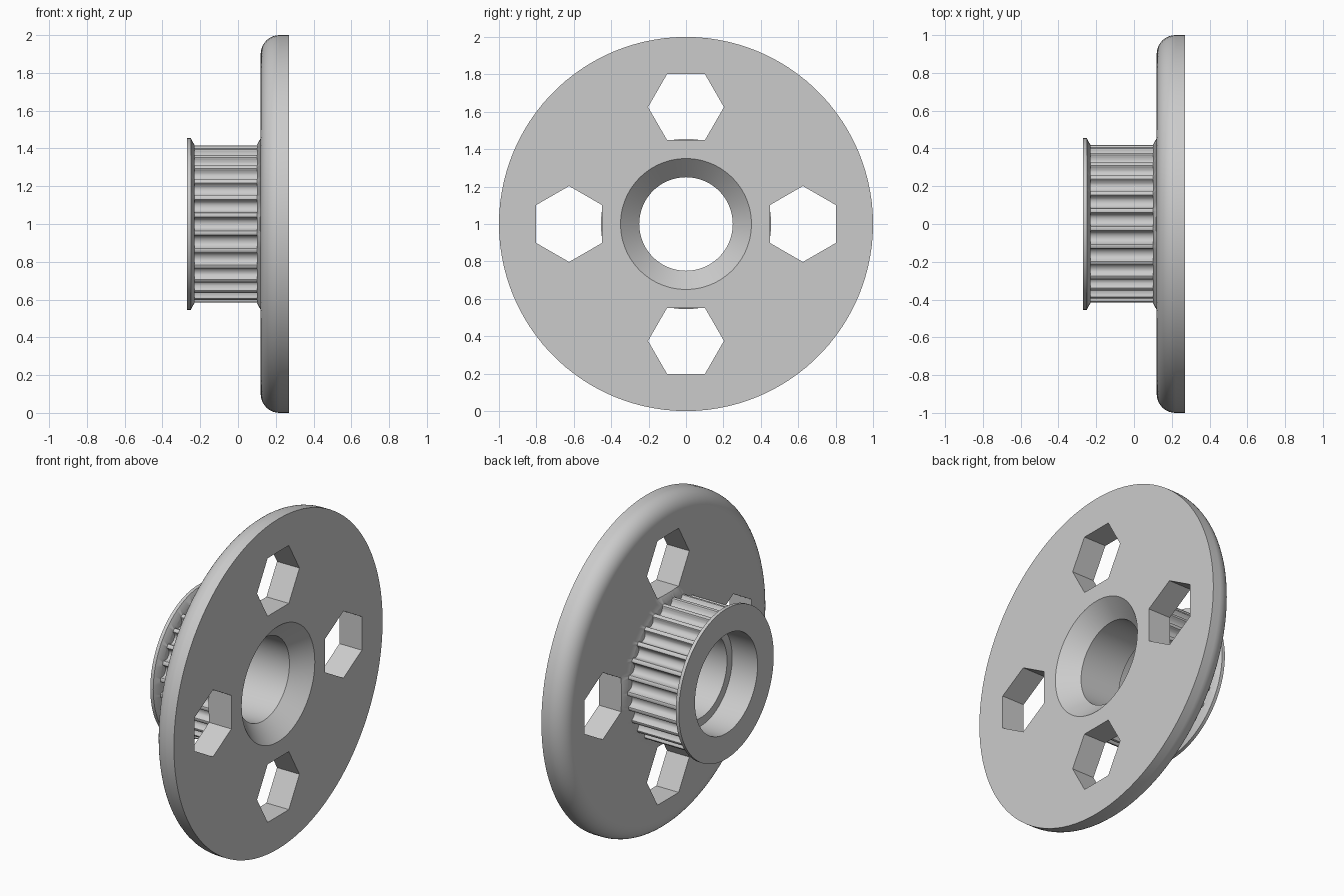
import bpy
import bmesh
import math
from mathutils import Matrix, Vector

cube = bpy.data.objects.get("Cube")
if cube:
    bpy.data.objects.remove(cube, do_unlink=True)

TEETH = 27
TOOTH_R = 0.417
FLANGE_R = 0.455
CENTRE = Matrix.Translation((0, 0, 1))

grey = bpy.data.materials.new("plain_grey")
grey.use_nodes = True
grey.diffuse_color = (0.6, 0.6, 0.6, 1)
grey.node_tree.nodes["Principled BSDF"].inputs["Base Color"].default_value = grey.diffuse_color


def make_object(name, bm):
    bmesh.ops.recalc_face_normals(bm, faces=bm.faces)
    bmesh.ops.transform(bm, matrix=CENTRE, verts=bm.verts)
    mesh = bpy.data.meshes.new(name)
    bm.to_mesh(mesh)
    bm.free()
    obj = bpy.data.objects.new(name, mesh)
    bpy.context.collection.objects.link(obj)
    mesh.materials.append(grey)
    return obj


def lathe(bm, profile, segments):
    """Revolve a closed (x, radius) profile around the x axis."""
    rings = []
    for i in range(segments):
        a = math.tau * i / segments
        rings.append([bm.verts.new((x, r * math.cos(a), r * math.sin(a))) for x, r in profile])
    for i, ring in enumerate(rings):
        after = rings[(i + 1) % segments]
        for j in range(len(profile)):
            k = (j + 1) % len(profile)
            bm.faces.new((ring[j], ring[k], after[k], after[j]))


def prism(bm, outline, x0, x1, angle):
    """Extrude a (radial, tangential) outline along x, turned to an angle."""
    out = Vector((0, math.cos(angle), math.sin(angle)))
    side = Vector((0, -math.sin(angle), math.cos(angle)))
    ends = [[bm.verts.new(Vector((x, 0, 0)) + out * r + side * t) for r, t in outline]
            for x in (x0, x1)]
    bm.faces.new(ends[0])
    bm.faces.new(ends[1][::-1])
    n = len(outline)
    for i in range(n):
        j = (i + 1) % n
        bm.faces.new((ends[0][i], ends[1][i], ends[1][j], ends[0][j]))


# Body: rounded disc, hub with end flanges, stepped bore and countersink
rounded_rim = [(0.22 - 0.1 * math.sin(a), 0.9 + 0.1 * math.cos(a))
               for a in (math.pi / 2 * i / 10 for i in range(11))]
profile = [(0.17, 0.25), (0.27, 0.35), (0.27, 1.0)] + rounded_rim + [
    (0.12, FLANGE_R), (0.10, TOOTH_R), (-0.23, TOOTH_R),
    (-0.25, FLANGE_R), (-0.27, FLANGE_R),
    (-0.27, 0.30), (-0.10, 0.30), (-0.10, 0.25)]
bm = bmesh.new()
lathe(bm, profile, TEETH * 4)
pulley = make_object("toothed_pulley_with_disc", bm)

# Cutters: rounded belt grooves and hexagonal openings
bm = bmesh.new()
half = [(0.0424, 0), (0.0367, 0.002), (0.0339, 0.0065), (0.0328, 0.012),
        (0.031, 0.017), (0.0256, 0.027), (0.0203, 0.032), (0.0141, 0.0354), (0.0072, 0.0375)]
mouth = 0.415
groove = [(mouth + 0.03, 0.0424)] + [(mouth - d, w) for w, d in half]
groove += [(mouth - 0.0381, 0)] + [(r, -w) for r, w in reversed(groove)]
for i in range(TEETH):
    prism(bm, groove, -0.23, 0.10, math.pi + math.tau * i / TEETH)

hexagon = [(0.625 + 0.203 * math.sin(a), 0.203 * math.cos(a))
           for a in (math.tau * i / 6 for i in range(6))]
for i in range(4):
    prism(bm, hexagon, 0.11, 0.30, math.tau * i / 4)
cutter = make_object("groove_and_hole_cutter", bm)
cutter.hide_render = True

# Cut, then finish the shading
bpy.ops.object.select_all(action="DESELECT")
pulley.select_set(True)
bpy.context.view_layer.objects.active = pulley
cut = pulley.modifiers.new("cut", "BOOLEAN")
cut.operation = "DIFFERENCE"
cut.solver = "EXACT"
cut.object = cutter
bpy.ops.object.modifier_apply(modifier=cut.name)
bpy.data.objects.remove(cutter, do_unlink=True)
bpy.ops.object.shade_smooth_by_angle(angle=math.radians(30))
weighted = pulley.modifiers.new("weighted_normals", "WEIGHTED_NORMAL")
weighted.keep_sharp = True
